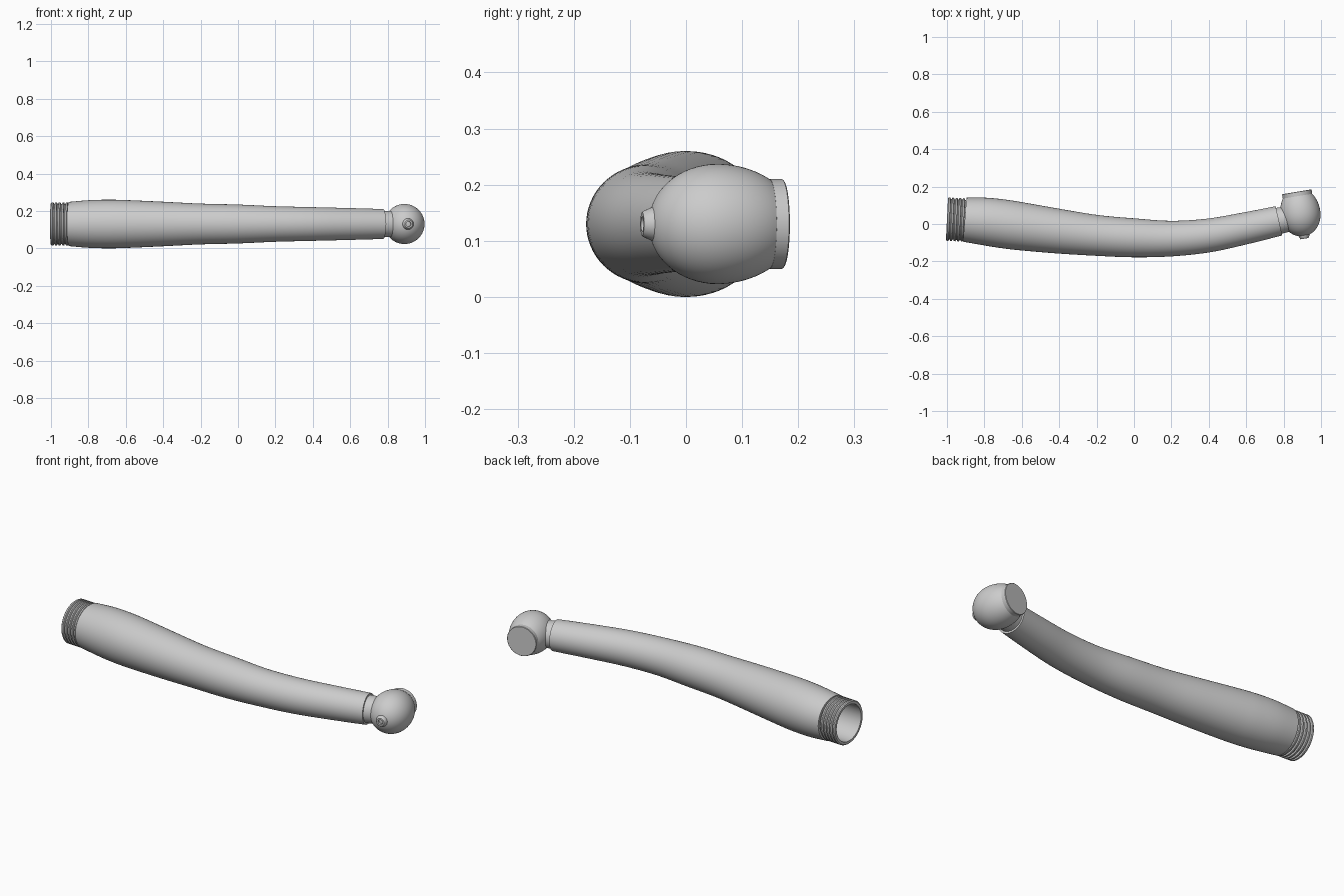
import bpy, bmesh, math
from mathutils import Vector

if "Cube" in bpy.data.objects:
    bpy.data.objects.remove(bpy.data.objects["Cube"])

ZC = 0.13          # height of the centre line
SEG = 64


def skin(name, stations, angle=30):
    """Skin circles (centre, direction, radius); radius 0 makes a pole."""
    bm = bmesh.new()
    rings = []
    for c, d, r in stations:
        d = d.normalized()
        side = Vector((0, 0, 1)).cross(d)
        if r < 1e-6:
            rings.append([bm.verts.new(c)])
            continue
        rings.append([bm.verts.new(c + r * (math.cos(a) * side + math.sin(a) * Vector((0, 0, 1))))
                      for a in (2 * math.pi * i / SEG for i in range(SEG))])
    for p, q in zip(rings, rings[1:]):
        for i in range(SEG):
            j = (i + 1) % SEG
            if len(p) == 1:
                bm.faces.new((p[0], q[j], q[i]))
            elif len(q) == 1:
                bm.faces.new((p[i], p[j], q[0]))
            else:
                bm.faces.new((p[i], p[j], q[j], q[i]))
    bmesh.ops.recalc_face_normals(bm, faces=bm.faces)
    me = bpy.data.meshes.new(name)
    bm.to_mesh(me)
    bm.free()
    ob = bpy.data.objects.new(name, me)
    bpy.context.collection.objects.link(ob)
    bpy.ops.object.select_all(action='DESELECT')
    ob.select_set(True)
    bpy.context.view_layer.objects.active = ob
    bpy.ops.object.shade_smooth_by_angle(angle=math.radians(angle))
    return ob


def lathe(name, origin, axis, profile, angle=30):
    """Turn a (distance, radius) profile about a straight axis."""
    axis = axis.normalized()
    return skin(name, [(origin + axis * t, axis, r) for t, r in profile], angle)


def catmull(p, i, t):
    a, b, c, d = p[max(i - 1, 0)], p[i], p[i + 1], p[min(i + 2, len(p) - 1)]
    return 0.5 * (2 * b + (c - a) * t + (2 * a - 5 * b + 4 * c - d) * t * t
                  + (3 * b - a - 3 * c + d) * t ** 3)


# curved handle: x, y, radius
keys = [Vector(k) for k in (
    (-0.905, 0.023, 0.118), (-0.8, 0.014, 0.127), (-0.7, 0.001, 0.130),
    (-0.6, -0.013, 0.128), (-0.4, -0.039, 0.119), (-0.2, -0.061, 0.109),
    (0.0, -0.074, 0.104), (0.2, -0.078, 0.095), (0.4, -0.061, 0.090),
    (0.6, -0.022, 0.085), (0.775, 0.017, 0.080))]
pts = [catmull(keys, i, s / 6) for i in range(len(keys) - 1) for s in range(6)] + [keys[-1]]
stations = []
for i, p in enumerate(pts):
    d = pts[min(i + 1, len(pts) - 1)] - pts[max(i - 1, 0)]
    stations.append((Vector((p.x, p.y, ZC)), Vector((d.x, d.y, 0)), p.z))
first, last = stations[0], stations[-1]
skin("handle", [(first[0], first[1], 0.105)] + stations + [(last[0], last[1], 0.06)])

# threaded rear end with open bore
profile = [(0.40, 0.0), (0.40, 0.098), (0.0, 0.098), (0.0, 0.111)]
for i in range(5):
    t = 0.002 + i * 0.019
    profile += [(t + 0.003, 0.116), (t + 0.011, 0.116), (t + 0.014, 0.108), (t + 0.018, 0.108)]
lathe("threaded_end", Vector((-1.0, 0.026, ZC)), Vector((1, -0.05, 0)), profile)

# neck between handle and head
lathe("neck", last[0], last[1],
      [(-0.02, 0.071), (0.015, 0.070), (0.04, 0.069), (0.055, 0.071), (0.06, 0.067), (0.10, 0.06)])

# rounded head, turned about its tilted axis
hc = Vector((0.890, 0.055, ZC))
ha = Vector((-0.165, 0.986, 0))
dome = [(-0.122 * math.cos(a), 0.107 * math.sin(a)) for a in
        (math.pi / 2 * i / 16 for i in range(17))]
upper = [(0.099 * i / 10, 0.107 * math.sqrt(1 - (0.099 * i / 10 / 0.142) ** 2)) for i in range(1, 11)]
lathe("head", hc, ha, dome + upper + [(0.099, 0.0)])

# flat push cap on the back of the head
lathe("push_cap", hc, ha, [(0.095, 0.0), (0.095, 0.080), (0.117, 0.080), (0.119, 0.078), (0.119, 0.0)])

# small hollow tool socket on the front of the head
lathe("tool_socket", hc, ha, [(-0.100, 0.030), (-0.117, 0.030), (-0.133, 0.023), (-0.135, 0.021),
                              (-0.135, 0.013), (-0.105, 0.013), (-0.105, 0.0)])
